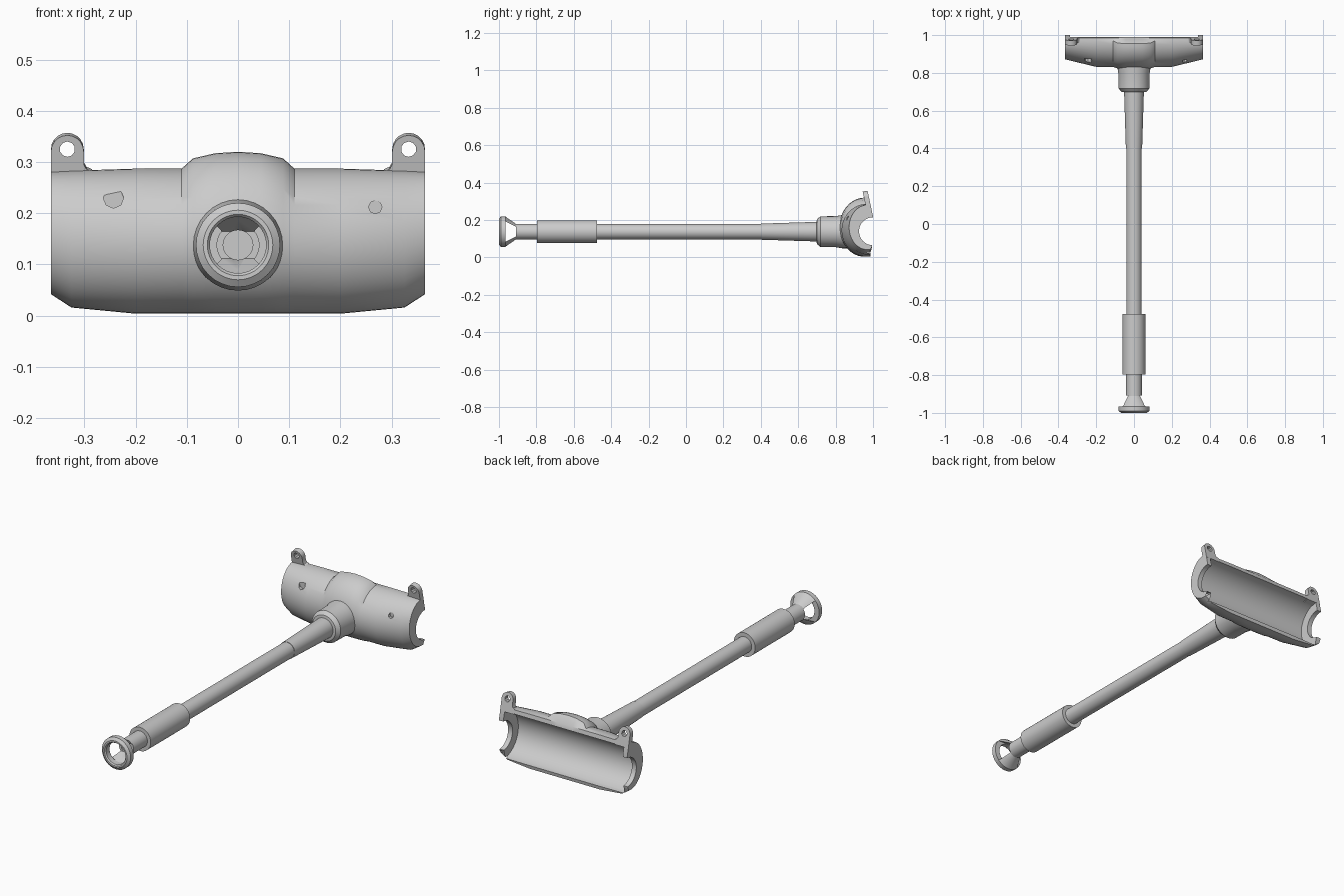
import bpy, bmesh, math
from mathutils import Matrix, Vector

if "Cube" in bpy.data.objects:
    bpy.data.objects.remove(bpy.data.objects["Cube"])

AXIS_Z = 0.138
grey = bpy.data.materials.new("plain grey")
grey.diffuse_color = (0.6, 0.6, 0.6, 1)
grey.use_nodes = True
grey.node_tree.nodes["Principled BSDF"].inputs["Base Color"].default_value = grey.diffuse_color


def finish(name, bm):
    bmesh.ops.remove_doubles(bm, verts=bm.verts, dist=1e-5)
    bmesh.ops.recalc_face_normals(bm, faces=bm.faces)
    me = bpy.data.meshes.new(name)
    bm.to_mesh(me)
    bm.free()
    ob = bpy.data.objects.new(name, me)
    bpy.context.collection.objects.link(ob)
    me.materials.append(grey)
    return ob


def activate(ob):
    bpy.ops.object.select_all(action='DESELECT')
    ob.select_set(True)
    bpy.context.view_layer.objects.active = ob


def smooth(ob, angle=32):
    activate(ob)
    bpy.ops.object.shade_smooth_by_angle(angle=math.radians(angle))


def cut(ob, cutter):
    cutter.hide_render = True
    m = ob.modifiers.new("cut", 'BOOLEAN')
    m.operation, m.solver, m.object = 'DIFFERENCE', 'EXACT', cutter
    activate(ob)
    bpy.ops.object.modifier_apply(modifier=m.name)
    bpy.data.objects.remove(cutter)


def cylinder(name, axis, centre, r, length, sides):
    bm = bmesh.new()
    rot = Matrix.Rotation(math.pi / 2, 4, 'Y' if axis == 'x' else 'X')
    bmesh.ops.create_cone(bm, cap_ends=True, segments=sides, radius1=r, radius2=r,
                          depth=length, matrix=Matrix.Translation(centre) @ rot)
    return finish(name, bm)


def lathe(name, profile, sides=32):
    """Spin (y, radius) points around the long axis."""
    bm = bmesh.new()
    vs = [bm.verts.new((0, y, AXIS_Z + r)) for y, r in profile]
    es = [bm.edges.new(p) for p in zip(vs, vs[1:])]
    bmesh.ops.spin(bm, geom=vs + es, cent=(0, 0, AXIS_Z), axis=(0, 1, 0),
                   angle=2 * math.pi, steps=sides, use_duplicate=False)
    return finish(name, bm)


def prism(name, points, offset):
    bm = bmesh.new()
    f = bm.faces.new([bm.verts.new(p) for p in points])
    ext = bmesh.ops.extrude_face_region(bm, geom=[f])
    bmesh.ops.translate(bm, vec=offset,
                        verts=[v for v in ext['geom'] if isinstance(v, bmesh.types.BMVert)])
    return finish(name, bm)


# Half-shell housing: sections (x, top, bottom, front y, centre y) lofted along x
half = [(0.365, .281, .042, .872, .97), (0.325, .283, .016, .862, .97),
        (0.2, .287, .004, .832, .97), (0.11, .287, .004, .831, .97),
        (0.088, .307, .004, .824, .958), (0.045, .317, .004, .821, .955)]
stations = ([(-s[0],) + s[1:] for s in half] + [(0, .32, .004, .82, .955)] + half[::-1])
bm = bmesh.new()
rings = []
for x, top, bot, yf, yc in stations:
    zc, hz = (top + bot) / 2, (top - bot) / 2
    pts = []
    for i in range(25):
        t = math.pi / 2 - math.pi * i / 24
        pts.append((yc - (yc - yf) * math.cos(t), zc + hz * math.sin(t)))
    pts += [(.985, bot), (.995, .06), (1.0, .22), (.986, min(top, .285))]
    rings.append([bm.verts.new((x, y, z)) for y, z in pts])
for a, b in zip(rings, rings[1:]):
    for i in range(len(a)):
        j = (i + 1) % len(a)
        bm.faces.new((a[i], a[j], b[j], b[i]))
bm.faces.new(rings[0])
bm.faces.new(rings[-1])
housing = finish("housing", bm)

# Hollow it out, open the ends, and sink two blind holes in the front
cut(housing, cylinder("cavity", 'x', (0, 1.0, .143), .122, .68, 48))
cut(housing, cylinder("end_openings", 'x', (0, 1.0, .14), .075, .9, 32))
cut(housing, cylinder("large_hole", 'y', (-.243, .82, .23), .02, .11, 8))
cut(housing, cylinder("small_hole", 'y', (.268, .82, .212), .013, .106, 8))
smooth(housing)

# Mounting ears, leaning forward toward the top
for side, label in ((-1, "left"), (1, "right")):
    cx, cz, r = .333, .325, .032
    outline = [(.365, .262), (.365, cz)]
    outline += [(cx + r * math.cos(a), cz + r * math.sin(a))
                for a in (math.pi * k / 10 for k in range(1, 10))]
    outline += [(.301, cz), (.301, .30), (.296, .291), (.285, .286), (.285, .262)]
    lean = lambda z: 1.0 - (z - .22) * .214
    ear = prism(label + "_ear", [(side * x, lean(z), z) for x, z in outline],
                Vector((0, -.026, -.005)))
    cut(ear, cylinder("ear_hole", 'y', (side * cx, .96, cz), .015, .2, 10))
    smooth(ear)

# Collar and tapered socket joining the rod to the housing
smooth(lathe("collar", [(.69, 0), (.70, .066), (.718, .082), (.80, .083),
                        (.835, .089), (.868, .089), (.868, 0)]))
smooth(lathe("tapered_socket", [(.40, 0), (.40, .043), (.72, .053), (.72, 0)]))

# Rod and sleeve
smooth(lathe("rod", [(-.80, 0), (-.80, .041), (.45, .041), (.45, 0)]))
smooth(lathe("grip_sleeve", [(-.797, 0), (-.797, .061), (-.476, .061), (-.476, 0)]))

# Flared end with a ring mouth and a window cut straight across
head = lathe("flared_end", [(-.89, 0), (-.89, .029), (-.918, .029), (-.965, .055),
                            (-.994, .055), (-1, .06), (-1, .068), (-.99, .082),
                            (-.966, .082), (-.958, .075), (-.91, .042),
                            (-.78, .042), (-.78, 0)])
window = [(-.2, -.966, AXIS_Z - .055), (-.2, -.966, AXIS_Z + .055),
          (-.2, -.908, AXIS_Z + .026), (-.2, -.908, AXIS_Z - .026)]
cut(head, prism("window", window, Vector((.4, 0, 0))))
smooth(head)
